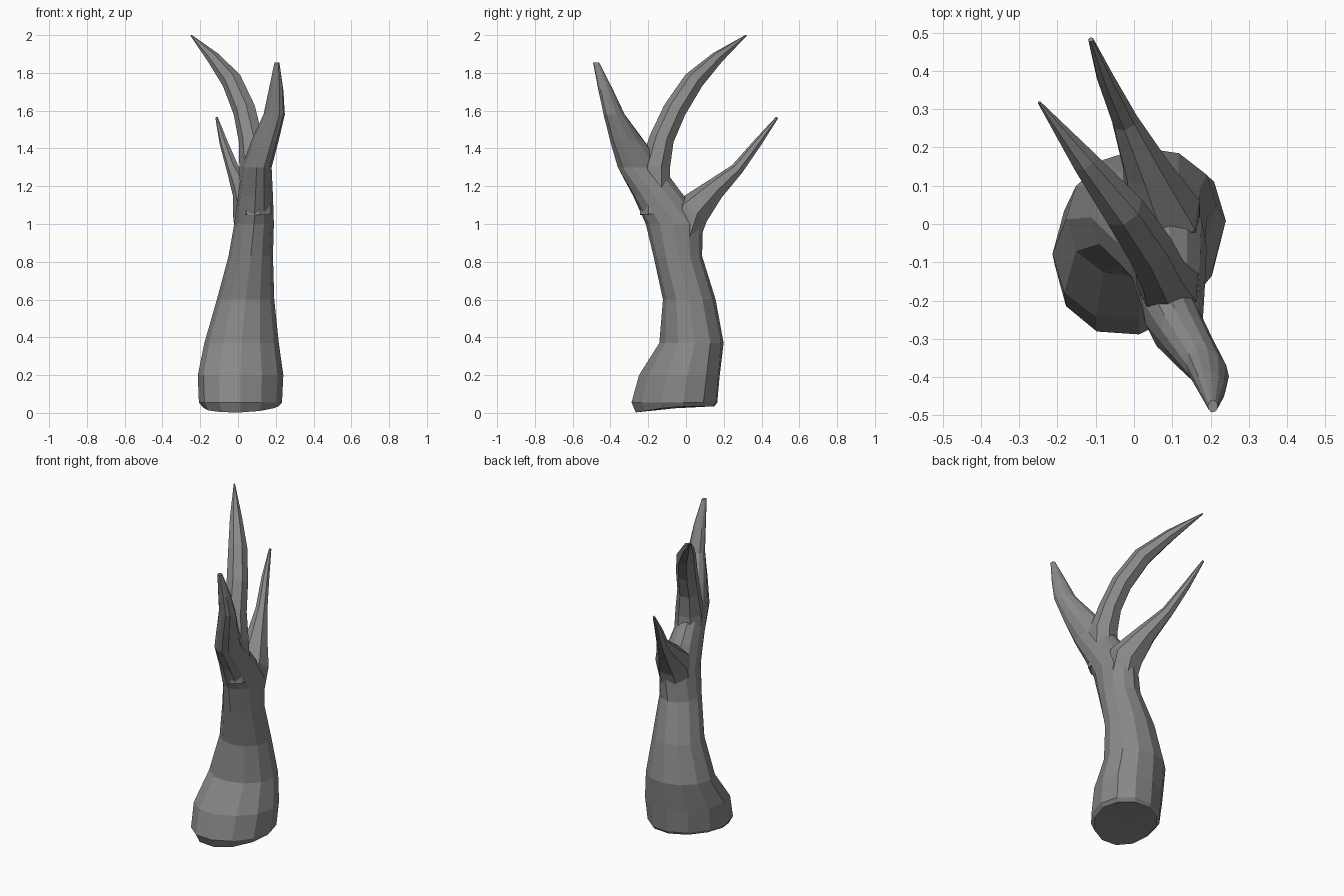
import bpy, bmesh
from math import sin, cos, pi
from mathutils import Vector

if "Cube" in bpy.data.objects:
    bpy.data.objects.remove(bpy.data.objects["Cube"])

# Dark grey bark
bark = bpy.data.materials.new("bark")
bark.diffuse_color = (0.25, 0.25, 0.25, 1)
bark.use_nodes = True
bark.node_tree.nodes["Principled BSDF"].inputs["Base Color"].default_value = bark.diffuse_color


def loft(name, rings):
    """Skin a list of equal-sized point rings and close both ends with fans."""
    bm = bmesh.new()
    rows = [[bm.verts.new(p) for p in r] for r in rings]
    n = len(rows[0])
    for a, b in zip(rows, rows[1:]):
        for i in range(n):
            j = (i + 1) % n
            bm.faces.new((a[i], a[j], b[j], b[i]))
    for row in (rows[0], rows[-1]):
        c = bm.verts.new(sum((v.co for v in row), Vector()) / n)
        for i in range(n):
            bm.faces.new((row[i], row[(i + 1) % n], c))
    bmesh.ops.recalc_face_normals(bm, faces=bm.faces[:])
    me = bpy.data.meshes.new(name)
    bm.to_mesh(me)
    bm.free()
    me.materials.append(bark)
    ob = bpy.data.objects.new(name, me)
    bpy.context.collection.objects.link(ob)
    return ob


def level_ring(z, x0, x1, y0, y1, skew, dip=0.0, n=12):
    """Horizontal skewed ellipse filling the given extents."""
    pts = []
    for i in range(n):
        t = 2 * pi * i / n
        pts.append(Vector(((x0 + x1) / 2 + (x1 - x0) / 2 * cos(t),
                           (y0 + y1) / 2 + (y1 - y0) / 2 * sin(t + skew),
                           z - dip * max(0, -sin(t + skew)))))
    return pts


def tube(name, path, n=7):
    """Tapered branch through (x, y, z, radius) points."""
    ps = [Vector(p[:3]) for p in path]
    rings = []
    for i, p in enumerate(ps):
        d = (ps[min(i + 1, len(ps) - 1)] - ps[max(i - 1, 0)]).normalized()
        u = d.cross(Vector((0.8, 0.6, 0))).normalized()
        v = d.cross(u)
        rings.append([p + path[i][3] * (u * cos(2 * pi * k / n) + v * sin(2 * pi * k / n))
                      for k in range(n)])
    return loft(name, rings)


# Trunk flowing into the front branch: z, x range, y range, skew
trunk_rings = [
    (0.035, -0.185, 0.215, -0.27, 0.155, 0.2, 0.033),
    (0.055, -0.207, 0.233, -0.293, 0.17, 0.2),
    (0.20, -0.213, 0.24, -0.253, 0.183, 0.2),
    (0.37, -0.178, 0.216, -0.142, 0.2, 0.1),
    (0.60, -0.112, 0.192, -0.122, 0.157, 0.0),
    (0.83, -0.05, 0.185, -0.172, 0.085, 0.0),
    (1.00, -0.02, 0.19, -0.213, 0.09, 0.0),
    (1.15, 0.0, 0.185, -0.282, -0.01, -0.15),
    (1.30, 0.02, 0.178, -0.363, -0.12, -0.35),
    (1.44, 0.07, 0.215, -0.402, -0.22, -0.4),
    (1.58, 0.135, 0.248, -0.438, -0.323, -0.3),
    (1.71, 0.163, 0.24, -0.465, -0.385, -0.2),
    (1.855, 0.193, 0.219, -0.492, -0.460, 0.0),
]
trunk = loft("dead_tree_trunk", [level_ring(*r) for r in trunk_rings])

# Tall curved branch and low rear branch
tall = tube("tall_branch", [
    (0.10, -0.16, 1.05, 0.085), (0.09, -0.165, 1.30, 0.083),
    (0.07, -0.128, 1.45, 0.067), (0.037, -0.06, 1.60, 0.063),
    (-0.03, 0.04, 1.755, 0.056), (-0.13, 0.165, 1.878, 0.035),
    (-0.248, 0.318, 1.998, 0.004)])
rear = tube("rear_branch", [
    (0.085, -0.03, 0.90, 0.095), (0.075, 0.025, 1.06, 0.103),
    (0.03, 0.145, 1.175, 0.062), (-0.025, 0.27, 1.288, 0.035),
    (-0.075, 0.38, 1.43, 0.023), (-0.113, 0.482, 1.563, 0.007)])

# Merge branches into the trunk
bpy.context.view_layer.objects.active = trunk
for branch in (tall, rear):
    mod = trunk.modifiers.new("merge", 'BOOLEAN')
    mod.operation = 'UNION'
    mod.solver = 'EXACT'
    mod.object = branch
    bpy.ops.object.modifier_apply(modifier=mod.name)
    bpy.data.objects.remove(branch)
